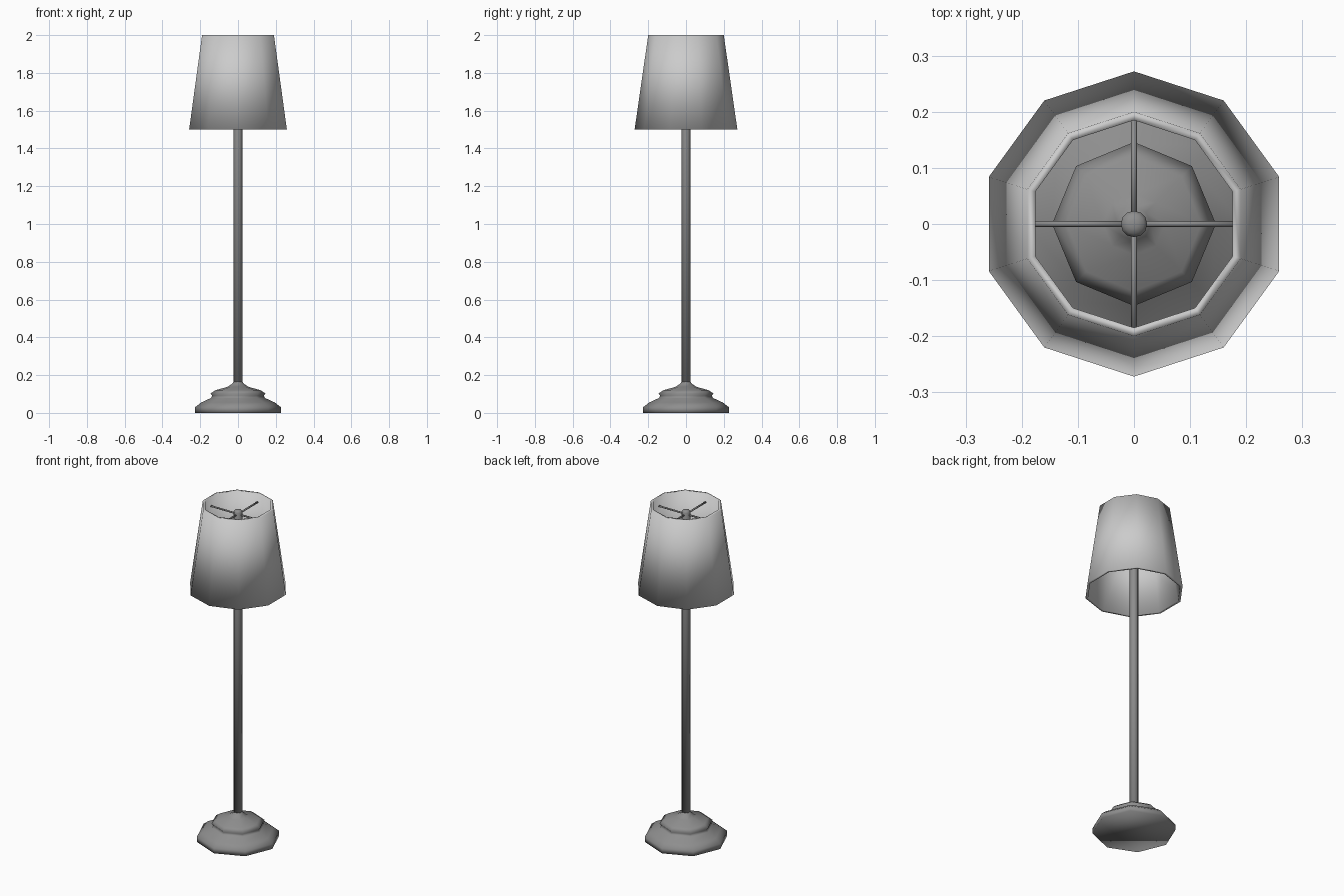
import bpy, bmesh, math

if "Cube" in bpy.data.objects:
    bpy.data.objects.remove(bpy.data.objects["Cube"])


def material(name, value):
    mat = bpy.data.materials.new(name)
    mat.diffuse_color = (value, value, value, 1)
    mat.use_nodes = True
    mat.node_tree.nodes["Principled BSDF"].inputs["Base Color"].default_value = mat.diffuse_color
    return mat


METAL = material("dark_grey", 0.27)
CLOTH = material("light_grey", 0.6)


def lathe(name, profile, sides, mat, start=0.0, closed=False):
    """Revolve (radius, z) points around z; open profiles get end caps."""
    bm = bmesh.new()
    rings = []
    for r, z in profile:
        ring = []
        for i in range(sides):
            a = start + 2 * math.pi * i / sides
            ring.append(bm.verts.new((r * math.cos(a), r * math.sin(a), z)))
        rings.append(ring)
    pairs = list(zip(rings, rings[1:]))
    if closed:
        pairs.append((rings[-1], rings[0]))
    else:
        bm.faces.new(rings[0])
        bm.faces.new(rings[-1])
    for lo, hi in pairs:
        for i in range(sides):
            j = (i + 1) % sides
            bm.faces.new((lo[i], lo[j], hi[j], hi[i]))
    bmesh.ops.recalc_face_normals(bm, faces=bm.faces)
    for f in bm.faces:
        f.smooth = True
    mesh = bpy.data.meshes.new(name)
    bm.to_mesh(mesh)
    bm.free()
    mesh.materials.append(mat)
    obj = bpy.data.objects.new(name, mesh)
    bpy.context.collection.objects.link(obj)


# Stepped octagonal foot, smooth all over
lathe("base", [(0.227, 0), (0.227, 0.03), (0.195, 0.055), (0.145, 0.078),
               (0.136, 0.09), (0.146, 0.102), (0.12, 0.12), (0.055, 0.138),
               (0.03, 0.155), (0.022, 0.17)], 8, METAL)

# Upright pole with a softly domed top
lathe("pole", [(0.0235, 0.15), (0.0235, 1.962), (0.018, 1.97), (0.008, 1.974)],
      12, METAL)

# Ten-sided tapered shade with wall thickness, open at both ends
lathe("shade", [(0.272, 1.5), (0.2, 2.0), (0.185, 2.0), (0.257, 1.5)],
      10, CLOTH, math.pi / 2, closed=True)

# Four thin spokes holding the shade
for i, (name, length) in enumerate((("right", 0.178), ("back", 0.186),
                                    ("left", 0.178), ("front", 0.186))):
    bpy.ops.mesh.primitive_cylinder_add(vertices=8, radius=0.005, depth=length)
    spoke = bpy.context.object
    spoke.name = "spoke_" + name
    a = i * math.pi / 2
    spoke.rotation_euler = (0, math.pi / 2, a)
    spoke.location = (length / 2 * math.cos(a), length / 2 * math.sin(a), 1.947)
    spoke.data.materials.append(METAL)
    bpy.ops.object.shade_smooth()
